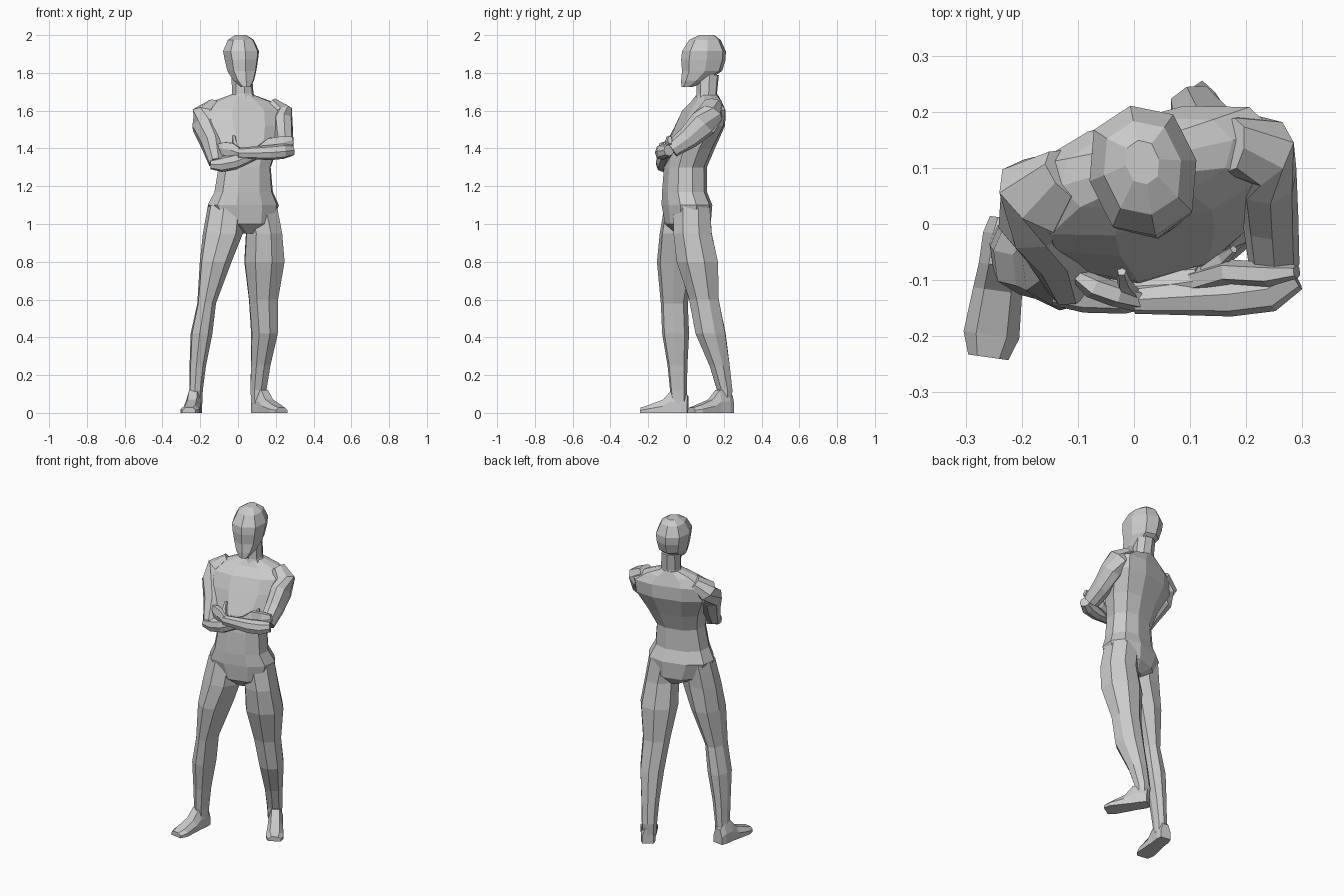
import bpy, bmesh, math
from mathutils import Vector


def loft(name, rings):
    """Skin a list of equal-sized point rings and cap both ends."""
    bm = bmesh.new()
    rows = [[bm.verts.new(p) for p in ring] for ring in rings]
    n = len(rows[0])
    for a, b in zip(rows, rows[1:]):
        for i in range(n):
            j = (i + 1) % n
            bm.faces.new((a[i], a[j], b[j], b[i]))
    bm.faces.new(rows[0][::-1])
    bm.faces.new(rows[-1])
    bmesh.ops.recalc_face_normals(bm, faces=bm.faces)
    me = bpy.data.meshes.new(name)
    bm.to_mesh(me)
    bm.free()
    ob = bpy.data.objects.new(name, me)
    bpy.context.collection.objects.link(ob)
    return ob


def oval(c, u, v, a, b, n):
    """Slightly squared oval ring in the plane of u and v."""
    pts = []
    for i in range(n):
        t = 2 * math.pi * i / n
        s, k = math.sin(t), math.cos(t)
        f = lambda w: math.copysign(abs(w) ** 0.85, w)
        pts.append(c + u * a * f(k) + v * b * f(s))
    return pts


def stack(name, secs, yaw=0, n=8):
    """Level rings: x, y, z, half width, half depth; yaw in degrees."""
    r = math.radians(yaw)
    u = Vector((math.cos(r), math.sin(r), 0))
    v = Vector((-math.sin(r), math.cos(r), 0))
    return loft(name, [oval(Vector(s[:3]), u, v, s[3], s[4], n) for s in secs])


def limb(name, secs, n=8):
    """Rings across a path: x, y, z, half width, half height."""
    P = [Vector(s[:3]) for s in secs]
    rings = []
    for i, s in enumerate(secs):
        t = (P[min(i + 1, len(P) - 1)] - P[max(i - 1, 0)]).normalized()
        u = t.cross(Vector((0, 0, 1))).normalized()
        rings.append(oval(P[i], u, u.cross(t), s[3], s[4], n))
    return loft(name, rings)


def foot(name, heel, direction):
    d = Vector((*direction, 0)).normalized()
    u = Vector((-d.y, d.x, 0))
    rings = []
    for dist, w, h in ((0, .032, .09), (.03, .04, .12), (.085, .04, .12), (.13, .044, .07),
                       (.21, .05, .04), (.25, .036, .028)):
        c = Vector((*heel, 0)) + d * dist
        rings.append([c + u * w * a + Vector((0, 0, h * b)) for a, b in
                      ((-1, 0), (-1, .5), (-.55, 1), (.55, 1), (1, .5), (1, 0))])
    loft(name, rings)


# Trunk, turned so the +x side sits further back
stack("torso", [(.045, .015, .95, .04, .07), (.04, .01, 1.0, .15, .115), (.028, .005, 1.1, .195, .125),
                (.03, -.008, 1.17, .16, .112), (.035, -.003, 1.3, .143, .108), (.04, .025, 1.4, .175, .12),
                (.03, .075, 1.52, .235, .118), (.028, .095, 1.6, .24, .10),
                (.022, .108, 1.65, .16, .07), (.02, .112, 1.685, .06, .055)], yaw=15, n=10)
stack("neck", [(.03, .11, 1.62, .09, .07), (.025, .11, 1.69, .058, .055), (.02, .115, 1.79, .055, .06)], 10)

# Head with narrow chin
stack("head", [(.04, .005, 1.725, .026, .03), (.03, .045, 1.76, .056, .072), (.02, .085, 1.81, .078, .108),
               (.018, .092, 1.87, .09, .12), (.016, .095, 1.915, .097, .118),
               (.015, .10, 1.975, .07, .085), (.015, .11, 2.0, .03, .04)], yaw=11)

# Legs and feet: one forward, one back and turned out
stack("forward_leg", [(-.06, -.02, 1.1, .10, .095), (-.08, -.04, .95, .107, .10), (-.118, -.05, .8, .085, .105),
                      (-.166, -.062, .58, .05, .072), (-.193, -.055, .42, .058, .072),
                      (-.213, -.045, .25, .044, .053), (-.222, -.04, .12, .036, .045),
                      (-.222, -.035, .05, .034, .04)], yaw=-8)
stack("back_leg", [(.11, .03, 1.1, .10, .10), (.138, .035, .95, .098, .108), (.14, .06, .8, .11, .116),
                   (.135, .095, .6, .08, .083), (.14, .13, .42, .07, .085),
                   (.12, .178, .25, .053, .057), (.108, .205, .12, .045, .042),
                   (.108, .205, .05, .04, .036)], yaw=20)
foot("forward_foot", (-.225, .01), (-.035, -.25))
foot("back_foot", (.095, .238), (.13, -.20))

# Crossed arms
limb("right_upper_arm", [(-.12, .09, 1.63, .05, .04), (-.17, .05, 1.575, .08, .065), (-.175, .015, 1.52, .07, .07),
                         (-.14, -.04, 1.43, .058, .06), (-.115, -.11, 1.325, .04, .042)])
limb("right_forearm", [(-.145, -.12, 1.315, .025, .025), (-.09, -.12, 1.315, .038, .04),
                       (-.02, -.12, 1.33, .04, .042), (.12, -.10, 1.385, .028, .03)])
limb("right_hand", [(.11, -.10, 1.385, .022, .028), (.17, -.085, 1.415, .022, .045),
                    (.24, -.09, 1.43, .022, .04), (.29, -.085, 1.445, .012, .022)], 6)
limb("right_thumb", [(.13, -.085, 1.40, .016, .016), (.16, -.06, 1.425, .013, .013),
                     (.178, -.045, 1.455, .007, .007)], 5)
limb("left_upper_arm", [(.17, .14, 1.635, .05, .04), (.225, .13, 1.585, .065, .065), (.235, .09, 1.53, .055, .075),
                        (.243, .01, 1.455, .05, .06), (.25, -.075, 1.395, .045, .045)])
limb("left_forearm", [(.285, -.09, 1.39, .03, .03), (.24, -.115, 1.385, .042, .04),
                      (.17, -.125, 1.378, .04, .04), (.0, -.135, 1.375, .025, .028)])
limb("left_hand", [(.01, -.135, 1.375, .022, .026), (-.035, -.125, 1.392, .022, .042),
                   (-.075, -.11, 1.40, .022, .038), (-.105, -.09, 1.405, .012, .02)], 6)
limb("left_thumb", [(-.005, -.125, 1.395, .016, .016), (-.018, -.105, 1.43, .013, .013),
                    (-.022, -.085, 1.465, .008, .008)], 5)
